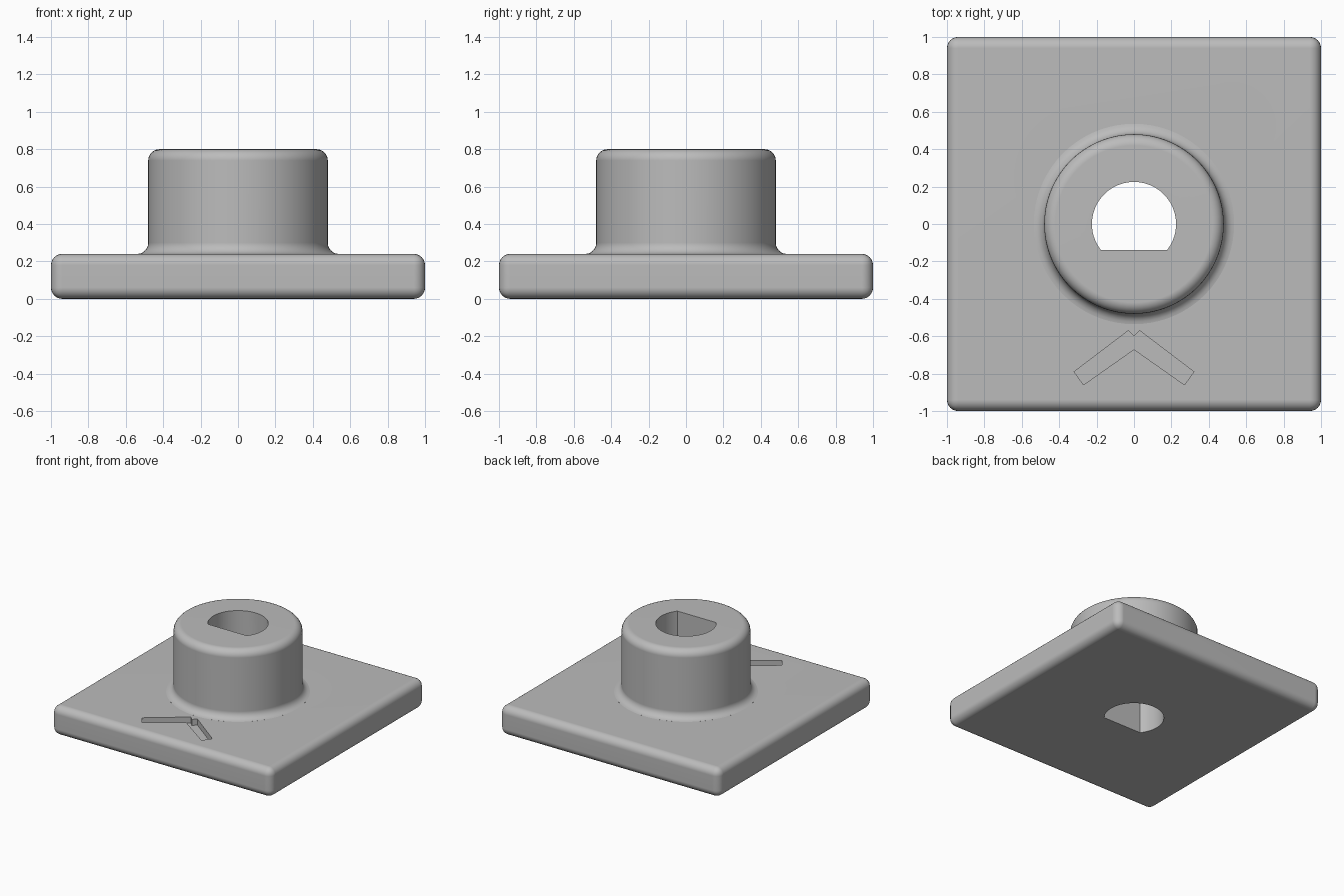
import bpy, bmesh
from math import sin, cos, radians, asin, pi

if "Cube" in bpy.data.objects:
    bpy.data.objects.remove(bpy.data.objects["Cube"], do_unlink=True)

PLATE_TOP, TOP = 0.24, 0.80
BOSS_R, ROUND = 0.48, 0.06

grey = bpy.data.materials.new("plain grey")
grey.use_nodes = True
grey.diffuse_color = (0.5, 0.5, 0.5, 1)
grey.node_tree.nodes["Principled BSDF"].inputs["Base Color"].default_value = (0.5, 0.5, 0.5, 1)


def to_object(name, bm):
    bmesh.ops.recalc_face_normals(bm, faces=bm.faces)
    mesh = bpy.data.meshes.new(name)
    bm.to_mesh(mesh)
    bm.free()
    mesh.materials.append(grey)
    obj = bpy.data.objects.new(name, mesh)
    bpy.context.collection.objects.link(obj)
    return obj


def prism(name, outline, z0, z1):
    bm = bmesh.new()
    face = bm.faces.new([bm.verts.new((x, y, z0)) for x, y in outline])
    made = bmesh.ops.extrude_face_region(bm, geom=[face])["geom"]
    verts = [v for v in made if isinstance(v, bmesh.types.BMVert)]
    bmesh.ops.translate(bm, verts=verts, vec=(0, 0, z1 - z0))
    return to_object(name, bm)


def arc(cx, cy, r, start, end, steps):
    angles = [radians(start + (end - start) * i / steps) for i in range(steps + 1)]
    return [(cx + r * cos(a), cy + r * sin(a)) for a in angles]


def combine(target, other, operation):
    mod = target.modifiers.new(other.name, "BOOLEAN")
    mod.operation, mod.object, mod.solver = operation, other, "EXACT"
    bpy.context.view_layer.objects.active = target
    bpy.ops.object.modifier_apply(modifier=mod.name)
    bpy.data.objects.remove(other, do_unlink=True)


# Square plate with rounded edges all round
bm = bmesh.new()
bmesh.ops.create_cube(bm, size=1)
bmesh.ops.scale(bm, verts=bm.verts, vec=(2, 2, PLATE_TOP))
bmesh.ops.translate(bm, verts=bm.verts, vec=(0, 0, PLATE_TOP / 2))
bmesh.ops.bevel(bm, geom=bm.edges[:], offset=ROUND, segments=6, profile=0.5, affect="EDGES")
plate = to_object("flanged_hub", bm)

# Turned boss: concave fillet at the foot, rounded rim at the top
profile = [(0, 0.15), (BOSS_R + ROUND, 0.15)]
profile += arc(BOSS_R + ROUND, PLATE_TOP + ROUND, ROUND, 266, 180, 6)
profile += arc(BOSS_R - ROUND, TOP - ROUND, ROUND, 0, 90, 6) + [(0, TOP)]
bm = bmesh.new()
points = [bm.verts.new((r, 0, z)) for r, z in profile]
edges = [bm.edges.new(pair) for pair in zip(points, points[1:])]
bmesh.ops.spin(bm, geom=points + edges, cent=(0, 0, 0), axis=(0, 0, 1),
               angle=2 * pi, steps=72, use_duplicate=False)
bmesh.ops.remove_doubles(bm, verts=bm.verts, dist=0.0005)
combine(plate, to_object("boss", bm), "UNION")

# D-shaped bore, flat towards the front
HOLE_R, FLAT = 0.225, 0.14
a = math_angle = -asin(FLAT / HOLE_R) * 180 / pi
bore = prism("d_bore", arc(0, 0, HOLE_R, a, 180 - a, 48), -0.2, 1)
combine(plate, bore, "DIFFERENCE")

# Engraved chevron with a small notch at its peak
half = [(0.03, -0.57), (0.32, -0.79), (0.27, -0.86)]
chevron = [(0, -0.60)] + half + [(0, -0.67)] + [(-x, y) for x, y in reversed(half)]
combine(plate, prism("chevron_groove", chevron, PLATE_TOP - 0.05, 0.4), "DIFFERENCE")

# Smooth curves, crisp hole and groove edges
bpy.ops.object.select_all(action="DESELECT")
plate.select_set(True)
bpy.context.view_layer.objects.active = plate
bpy.ops.object.shade_smooth_by_angle(angle=radians(35))
weighted = plate.modifiers.new("clean shading", "WEIGHTED_NORMAL")
weighted.keep_sharp = True
